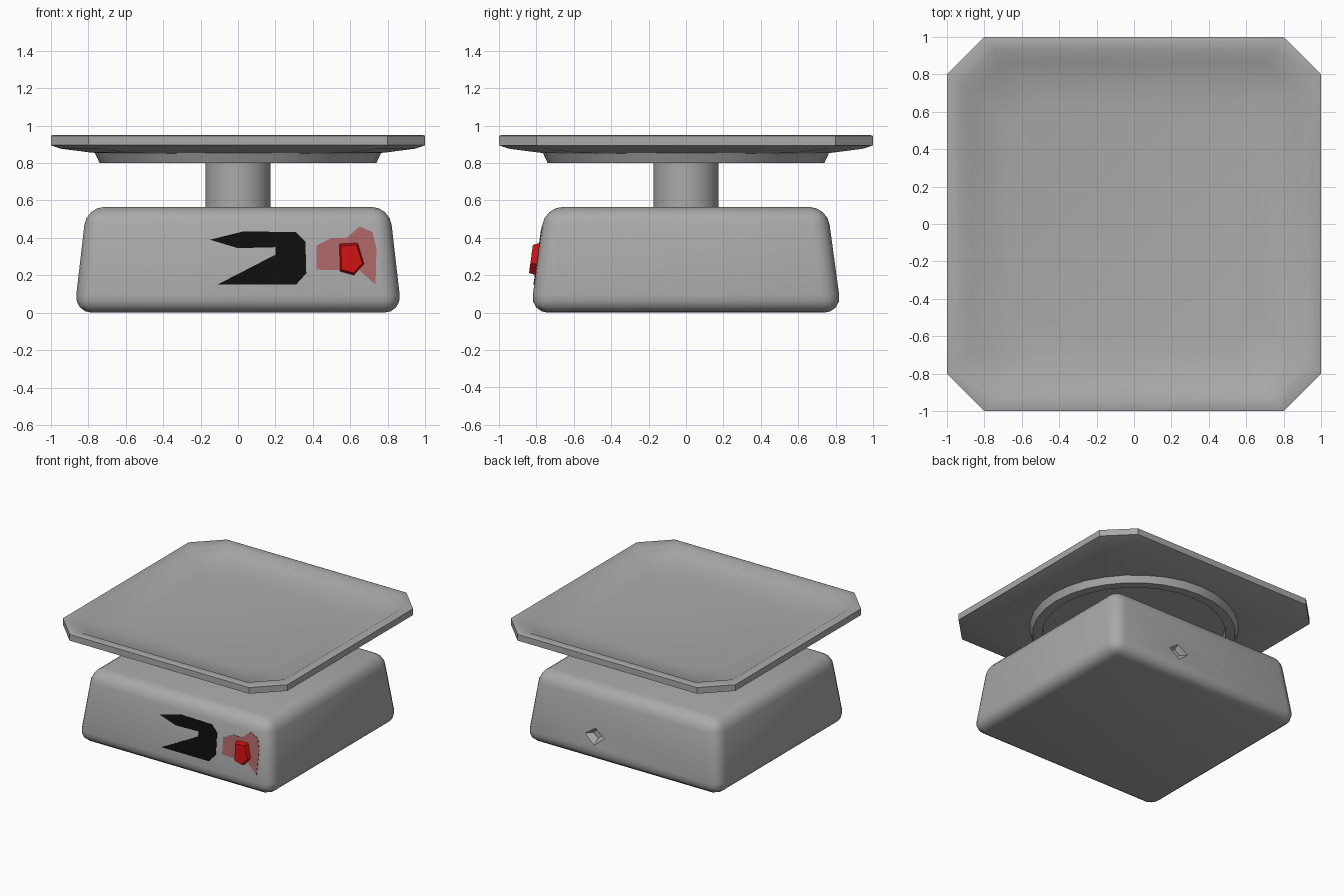
import bpy, bmesh, math
from mathutils import Vector

cube = bpy.data.objects.get("Cube")
if cube:
    bpy.data.objects.remove(cube, do_unlink=True)


def material(name, rgb):
    m = bpy.data.materials.new(name)
    m.use_nodes = True
    m.diffuse_color = (*rgb, 1)
    m.node_tree.nodes["Principled BSDF"].inputs["Base Color"].default_value = (*rgb, 1)
    return m


GREY = material("grey plastic", (0.4, 0.4, 0.4))
BLACK = material("black screen", (0.004, 0.004, 0.004))
RED = material("red button", (0.6, 0.005, 0.005))
PINK = material("faded red", (0.4, 0.13, 0.13))


def finish(name, bm, mat, smooth=True):
    bmesh.ops.recalc_face_normals(bm, faces=bm.faces)
    mesh = bpy.data.meshes.new(name)
    bm.to_mesh(mesh)
    bm.free()
    mesh.materials.append(mat)
    ob = bpy.data.objects.new(name, mesh)
    bpy.context.collection.objects.link(ob)
    if smooth:
        bpy.ops.object.select_all(action='DESELECT')
        ob.select_set(True)
        bpy.context.view_layer.objects.active = ob
        bpy.ops.object.shade_smooth_by_angle(angle=math.radians(35))
    return ob


def loft(rings, caps=True):
    """Skin a list of equal-length point rings; without caps, join last to first."""
    bm = bmesh.new()
    loops = [[bm.verts.new(p) for p in ring] for ring in rings]
    pairs = list(zip(loops, loops[1:]))
    if caps:
        bm.faces.new(loops[0])
        bm.faces.new(loops[-1])
    else:
        pairs.append((loops[-1], loops[0]))
    n = len(loops[0])
    for a, b in pairs:
        for i in range(n):
            j = (i + 1) % n
            bm.faces.new((a[i], a[j], b[j], b[i]))
    return bm


def octagon(half, cut, z):
    s = half - cut
    return [(half, -s, z), (half, s, z), (s, half, z), (-s, half, z),
            (-half, s, z), (-half, -s, z), (-s, -half, z), (s, -half, z)]


def circle(r, z, n=32):
    return [(r * math.cos(2 * math.pi * i / n), r * math.sin(2 * math.pi * i / n), z)
            for i in range(n)]


def rectangle(hx, hy, z):
    return [(-hx, -hy, z), (hx, -hy, z), (hx, hy, z), (-hx, hy, z)]


# Tapered body with generously rounded edges
bm = loft([rectangle(0.875, 0.832, 0), rectangle(0.81, 0.755, 0.565)])
bmesh.ops.bevel(bm, geom=bm.edges[:], offset=0.095, segments=4, profile=0.5, affect='EDGES')
body = finish("body", bm, GREY)

# Tapered socket recess in the back of the body
ring = [(0.09, 0), (0, 0.07), (-0.09, 0), (0, -0.07)]
bm = loft([[(0.25 + x * s, y, 0.2 + z * s) for x, z in ring]
           for s, y in ((0.5, 0.76), (1.3, 0.84))])
cutter = finish("socket_cutter", bm, GREY, False)
cutter.hide_render = True
cutter.hide_viewport = True
cut = body.modifiers.new("socket", 'BOOLEAN')
cut.object = cutter
cut.operation = 'DIFFERENCE'
cut.solver = 'EXACT'

# Central post
finish("post", loft([circle(0.175, 0.54), circle(0.175, 0.87)]), GREY)

# Chamfered weighing tray: underside, outer wall, rim, then dished top
tray = [(0.62, 0.2, 0.85), (0.78, 0.2, 0.855), (0.95, 0.2, 0.877), (1.0, 0.2, 0.895),
        (1.0, 0.2, 0.945), (0.985, 0.2, 0.95), (0.93, 0.19, 0.945),
        (0.87, 0.18, 0.91), (0.66, 0.14, 0.88)]
finish("tray", loft([octagon(*t) for t in tray]), GREY)

# Support ring beneath the tray
finish("support_ring", loft([circle(0.77, 0.865), circle(0.74, 0.80),
                             circle(0.67, 0.80), circle(0.66, 0.865)], caps=False), GREY)


# Front panel pieces follow the slope of the front wall
def front_y(z):
    return -0.832 + z * (0.077 / 0.565)


def front_plate(name, outline, mat, depth, scale=1.0):
    cx = sum(p[0] for p in outline) / len(outline)
    cz = sum(p[1] for p in outline) / len(outline)
    back = [(x, front_y(z) + 0.003, z) for x, z in outline]
    front = []
    for x, z in outline:
        x, z = cx + (x - cx) * scale, cz + (z - cz) * scale
        front.append((x, front_y(z) - depth, z))
    return finish(name, loft([back, front]), mat, False)


front_plate("screen", [(-0.15, 0.39), (0.03, 0.435), (0.31, 0.43), (0.36, 0.38),
                       (0.365, 0.21), (0.31, 0.15), (-0.11, 0.15), (0.2, 0.31),
                       (0.2, 0.35), (0.0, 0.345)], BLACK, 0.004)
front_plate("button_surround", [(0.42, 0.36), (0.5, 0.4), (0.58, 0.4), (0.65, 0.46),
                                (0.72, 0.43), (0.74, 0.34), (0.735, 0.15),
                                (0.65, 0.225), (0.42, 0.23)], PINK, 0.003)
front_plate("button", [(0.54, 0.37), (0.64, 0.375), (0.675, 0.26), (0.62, 0.2),
                       (0.545, 0.22)], RED, 0.036, 0.85)
